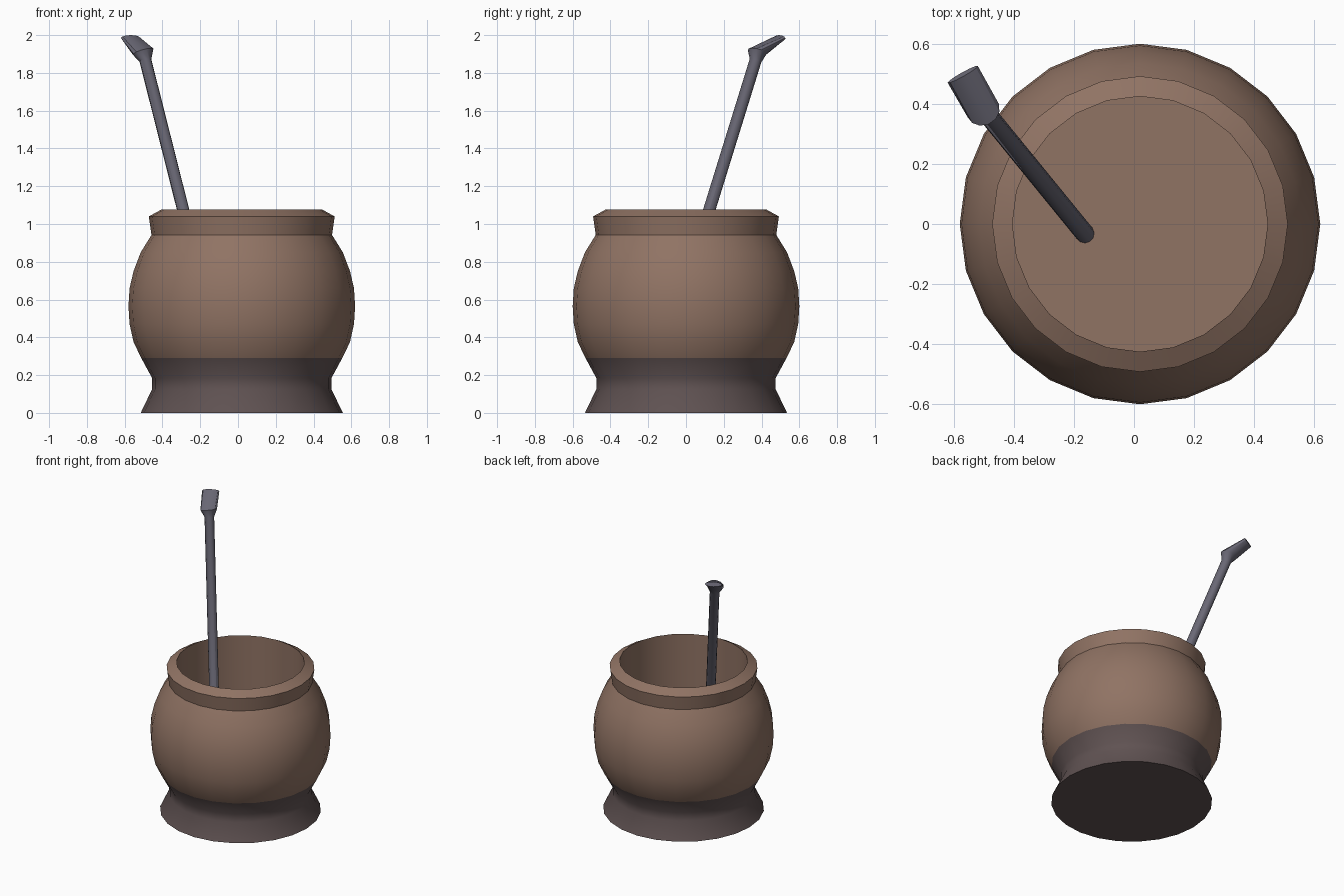
import bpy, bmesh, math
from mathutils import Vector

if "Cube" in bpy.data.objects:
    bpy.data.objects.remove(bpy.data.objects["Cube"])


def material(name, rgb):
    m = bpy.data.materials.new(name)
    m.diffuse_color = (*rgb, 1)
    m.use_nodes = True
    m.node_tree.nodes["Principled BSDF"].inputs["Base Color"].default_value = m.diffuse_color
    return m


wood = material("brown wood", (0.28, 0.172, 0.127))
dark = material("dark base", (0.115, 0.084, 0.084))
metal = material("grey metal", (0.145, 0.14, 0.18))


def skin(name, rings, mats, rule=None):
    """Join equal-length rings of points into a closed, capped surface."""
    bm = bmesh.new()
    loops = [[bm.verts.new(p) for p in ring] for ring in rings]
    n = len(loops[0])
    for a, b in zip(loops, loops[1:]):
        for i in range(n):
            j = (i + 1) % n
            bm.faces.new((a[i], a[j], b[j], b[i]))
    bm.faces.new(loops[0][::-1])
    bm.faces.new(loops[-1])
    bmesh.ops.recalc_face_normals(bm, faces=bm.faces)
    if rule:
        for f in bm.faces:
            f.material_index = rule(f.calc_center_median())
    me = bpy.data.meshes.new(name)
    bm.to_mesh(me)
    bm.free()
    ob = bpy.data.objects.new(name, me)
    bpy.context.collection.objects.link(ob)
    for m in mats:
        me.materials.append(m)
    bpy.ops.object.select_all(action='DESELECT')
    ob.select_set(True)
    bpy.context.view_layer.objects.active = ob
    bpy.ops.object.shade_smooth_by_angle(angle=math.radians(30))
    return ob


def ellipse(centre, u, v, n):
    c, u, v = Vector(centre), Vector(u), Vector(v)
    return [c + u * math.cos(2 * math.pi * i / n) + v * math.sin(2 * math.pi * i / n)
            for i in range(n)]


# Cup: lathed profile from the foot, over the rim, down to the inner floor
profile = [(0.535, 0), (0.475, 0.125), (0.475, 0.185), (0.532, 0.29),
           (0.573, 0.375), (0.594, 0.47), (0.6, 0.565), (0.594, 0.66),
           (0.573, 0.75), (0.535, 0.85), (0.478, 0.942),
           (0.492, 1.04), (0.425, 1.077), (0.425, 0.58)]
skin("cup", [ellipse((0.02, 0, z), (r, 0, 0), (0, r, 0), 24) for r, z in profile],
     [wood, dark], lambda c: 1 if c.z < 0.29 else 0)

# Straw: round leaning stem, flared joint and flattened bent mouthpiece
bottom, top = Vector((-0.163, -0.033, 0.57)), Vector((-0.49, 0.368, 1.865))
axis = (top - bottom).normalized()
side = Vector((0.84, 0.54, 0))
side = (side - axis * side.dot(axis)).normalized()
up = axis.cross(side)
if up.y > 0:
    up = -up
r = 0.032
skin("straw", [
    ellipse(bottom, side * r, up * r, 12),
    ellipse(top, side * r, up * r, 12),
    ellipse((-0.502, 0.378, 1.912), (0.052, 0.022, 0.01), (0.018, -0.046, 0.016), 12),
    ellipse((-0.57, 0.498, 1.985), (0.05, 0.028, 0), (0.003, -0.006, 0.015), 12),
], [metal])
